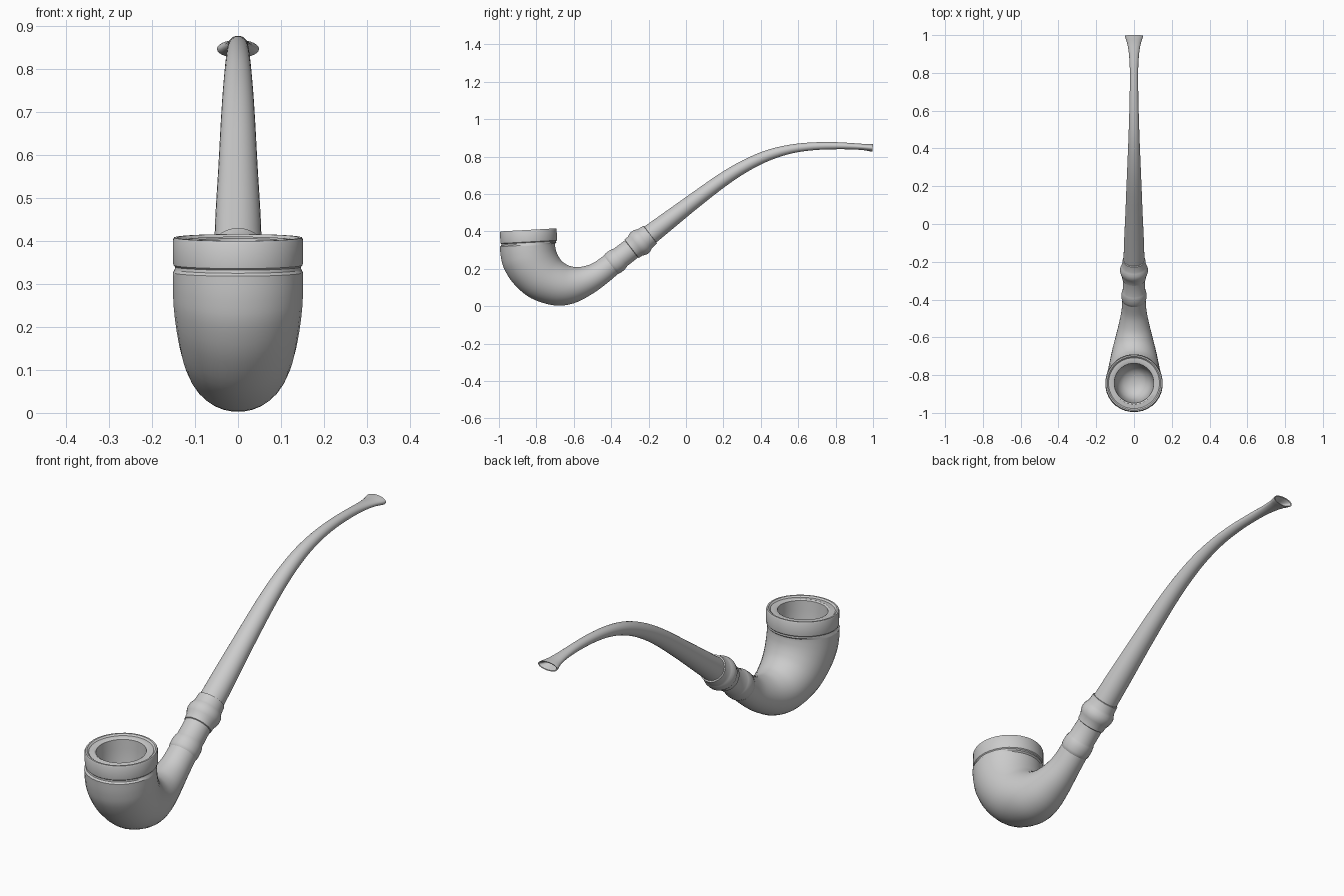
import bpy, bmesh, math

SIDES = 32
SLOPE = math.atan(0.768)


def loft(name, rows, angle=35):
    """Skin elliptical rings; row = outer y, outer z, inner y, inner z, half width in x."""
    bm = bmesh.new()
    rings = []
    for oy, oz, iy, iz, w in rows:
        ring = []
        for k in range(SIDES):
            a = 2 * math.pi * (k + 0.5) / SIDES
            c, s = math.cos(a) / 2, math.sin(a)
            ring.append(bm.verts.new((w * s, (oy + iy) / 2 + (oy - iy) * c,
                                      (oz + iz) / 2 + (oz - iz) * c)))
        rings.append(ring)
    for a, b in zip(rings, rings[1:]):
        for k in range(SIDES):
            j = (k + 1) % SIDES
            bm.faces.new((a[k], a[j], b[j], b[k]))
    bm.faces.new(rings[0])
    bm.faces.new(rings[-1])
    bmesh.ops.recalc_face_normals(bm, faces=bm.faces)
    me = bpy.data.meshes.new(name)
    bm.to_mesh(me)
    bm.free()
    ob = bpy.data.objects.new(name, me)
    bpy.context.collection.objects.link(ob)
    bpy.ops.object.select_all(action='DESELECT')
    ob.select_set(True)
    bpy.context.view_layer.objects.active = ob
    bpy.ops.object.shade_smooth_by_angle(angle=math.radians(angle))
    return ob


def smooth(rows, steps=4):
    """Catmull-Rom interpolation between rows."""
    out = []
    n = len(rows)
    for i in range(n - 1):
        p = [rows[max(i - 1, 0)], rows[i], rows[i + 1], rows[min(i + 2, n - 1)]]
        for k in range(steps):
            t = k / steps
            out.append(tuple(
                0.5 * (2 * b + (c - a) * t + (2 * a - 5 * b + 4 * c - d) * t * t
                       + (3 * b - a - 3 * c + d) * t ** 3)
                for a, b, c, d in zip(*p)))
    return out + [rows[-1]]


def across(y, z, ang, h, w):
    """Ring centred at (y, z), perpendicular to a path rising at ang."""
    dy, dz = h * math.sin(ang), -h * math.cos(ang)
    return (y + dy, z + dz, y - dy, z - dz, w)


def on_shank(y, r):
    return across(y, 0.53 + 0.768 * y, SLOPE, r, r)


def bowl_ring(depth, r):
    y, z = -0.843 + 0.03 * depth, 0.408 - depth
    return (y - r, z - 0.055 * r, y + r, z + 0.055 * r, r)


# Bowl: tobacco chamber, rim band, groove, then curved body running into the shank
chamber = [bowl_ring(d, r) for d, r in
           ((0.23, 0.02), (0.22, 0.055), (0.19, 0.083), (0.14, 0.097), (0.05, 0.103),
            (0.008, 0.105), (0.004, 0.112), (0.006, 0.135), (0.0, 0.142), (0.0, 0.149),
            (0.006, 0.152), (0.055, 0.152), (0.064, 0.151), (0.068, 0.147), (0.075, 0.148))]
body = smooth([
    (-0.996, 0.318, -0.700, 0.335, 0.152),
    (-0.990, 0.260, -0.699, 0.322, 0.152),
    (-0.972, 0.198, -0.694, 0.297, 0.150),
    (-0.920, 0.118, -0.684, 0.272, 0.143),
    (-0.830, 0.043, -0.668, 0.247, 0.132),
    (-0.705, 0.004, -0.643, 0.226, 0.117),
    (-0.600, 0.015, -0.612, 0.213, 0.100),
    (-0.500, 0.066, -0.565, 0.210, 0.081),
    on_shank(-0.46, 0.066),
    on_shank(-0.40, 0.062)])
loft("bowl", chamber + body)

# Turned collar between shank and stem
loft("collar", [on_shank(y, r) for y, r in
     ((-0.405, 0.058), (-0.402, 0.062), (-0.39, 0.066), (-0.37, 0.066), (-0.355, 0.062),
      (-0.35, 0.059), (-0.292, 0.058), (-0.29, 0.062), (-0.272, 0.064), (-0.262, 0.070),
      (-0.25, 0.074), (-0.236, 0.073), (-0.226, 0.067), (-0.218, 0.063),
      (-0.192, 0.060), (-0.19, 0.050))])

# Long curved stem, flattened and flared at the mouthpiece, with a recessed end
stem = smooth([across(y, z, math.radians(a), h, w) for y, z, a, h, w in (
    (-0.22, 0.361, 37.5, 0.055, 0.056),
    (-0.10, 0.453, 37.5, 0.049, 0.053),
    (0.05, 0.568, 37, 0.042, 0.046),
    (0.20, 0.678, 35, 0.037, 0.040),
    (0.32, 0.752, 29, 0.033, 0.035),
    (0.44, 0.807, 20, 0.029, 0.030),
    (0.56, 0.840, 11, 0.024, 0.026),
    (0.68, 0.855, 4, 0.021, 0.023),
    (0.80, 0.858, -1, 0.019, 0.022),
    (0.89, 0.855, -4, 0.017, 0.026),
    (0.95, 0.851, -5, 0.017, 0.035),
    (0.985, 0.848, -5, 0.020, 0.046),
    (0.998, 0.847, -5, 0.021, 0.049))])
recess = [across(y, 0.847, -0.09, h, w) for y, h, w in
          ((0.997, 0.017, 0.044), (0.975, 0.011, 0.030), (0.955, 0.006, 0.012))]
loft("stem", stem + recess)
